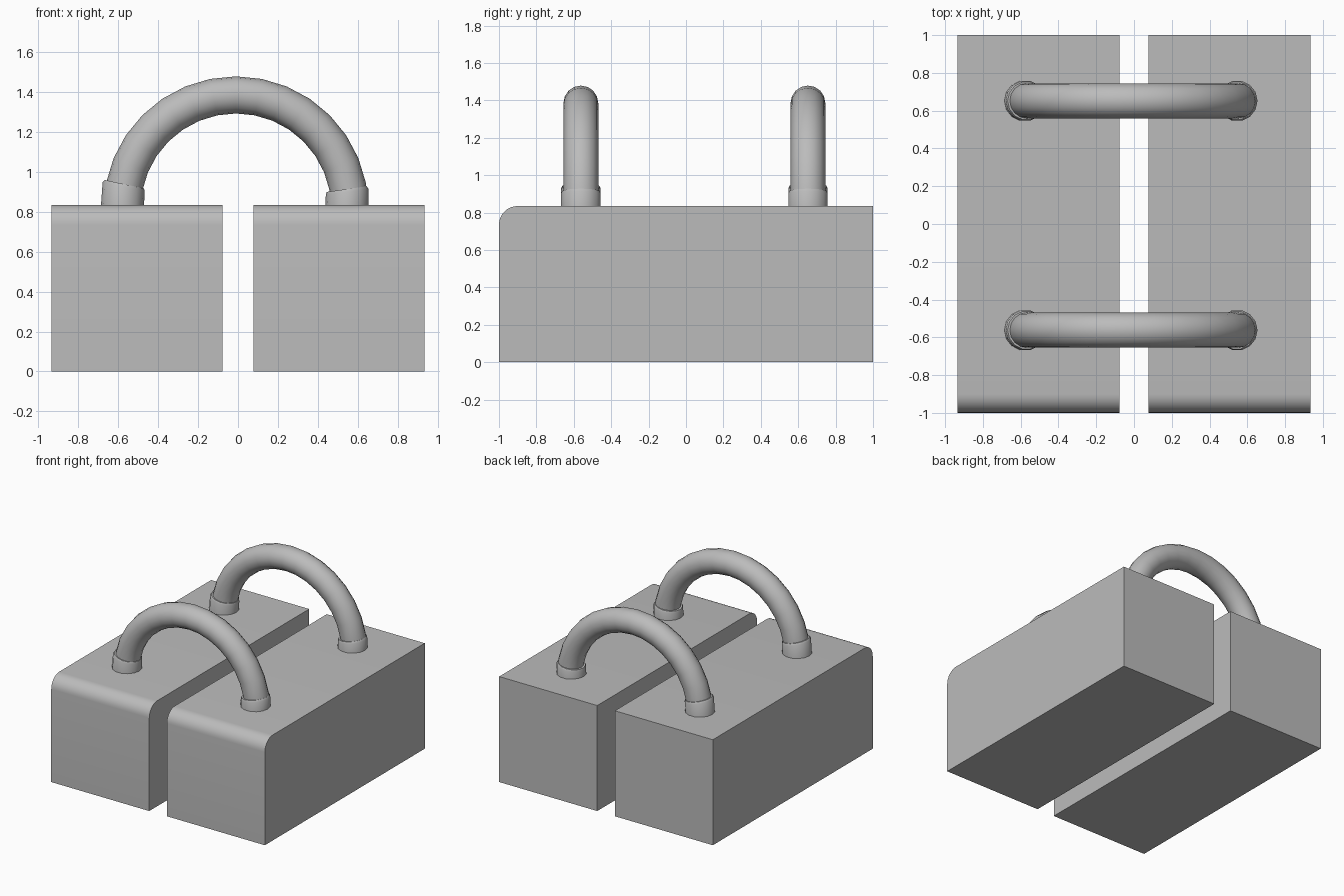
import bpy, bmesh, math
from mathutils import Vector

cube = bpy.data.objects.get("Cube")
if cube:
    bpy.data.objects.remove(cube, do_unlink=True)

GREY = (0.5, 0.5, 0.5, 1)
grey = bpy.data.materials.new("plain grey")
grey.use_nodes = True
grey.diffuse_color = GREY
grey.node_tree.nodes["Principled BSDF"].inputs["Base Color"].default_value = GREY


def finish(name, bm, angle):
    bmesh.ops.recalc_face_normals(bm, faces=bm.faces)
    mesh = bpy.data.meshes.new(name)
    bm.to_mesh(mesh)
    bm.free()
    mesh.materials.append(grey)
    obj = bpy.data.objects.new(name, mesh)
    bpy.context.collection.objects.link(obj)
    bpy.ops.object.select_all(action="DESELECT")
    obj.select_set(True)
    bpy.context.view_layer.objects.active = obj
    bpy.ops.object.shade_smooth_by_angle(angle=math.radians(angle))


def tube(name, rings, sides=12, angle=40):
    """Skin rings of (x, y, z, radius, lean), lean being the tilt about y."""
    bm = bmesh.new()
    loops = []
    for x, y, z, r, lean in rings:
        across = Vector((math.cos(lean), 0, -math.sin(lean)))
        loops.append([])
        for i in range(sides):
            a = math.tau * i / sides
            p = Vector((x, y, z)) + r * (math.cos(a) * across + math.sin(a) * Vector((0, 1, 0)))
            loops[-1].append(bm.verts.new(p))
    for low, high in zip(loops, loops[1:]):
        for i in range(sides):
            j = (i + 1) % sides
            bm.faces.new((low[i], low[j], high[j], high[i]))
    bm.faces.new(loops[0])
    bm.faces.new(loops[-1])
    finish(name, bm, angle)


# Blocks with a rounded top front edge
TOP, ROUND = 0.835, 0.1
profile = [(1, 0), (1, TOP)]
for i in range(9):
    a = math.pi / 2 * i / 8
    profile.append((-1 + ROUND - ROUND * math.sin(a), TOP - ROUND + ROUND * math.cos(a)))
profile.append((-1, 0))
for side, x0, x1 in (("right", -0.935, -0.077), ("left", 0.077, 0.935)):
    bm = bmesh.new()
    face = bm.faces.new([bm.verts.new((x0, y, z)) for y, z in profile])
    out = bmesh.ops.extrude_face_region(bm, geom=[face])
    moved = [v for v in out["geom"] if isinstance(v, bmesh.types.BMVert)]
    bmesh.ops.translate(bm, verts=moved, vec=(x1 - x0, 0, 0))
    finish(side + "_block", bm, 30)

# Arched hoses and their collars
CX, CZ, R = -0.01, 0.815, 0.571
for place, y in (("front", -0.562), ("rear", 0.652)):
    arc = []
    for i in range(17):
        a = math.pi * i / 16
        arc.append((CX - R * math.cos(a), y, CZ + R * math.sin(a), 0.093, a))
    tube(place + "_hose", arc, 16)

    for side, base, top, lean in (
        ("right", (-0.581, 0.8), (-0.573, 0.925), 0.21),
        ("left", (0.546, 0.8), (0.547, 0.9), -0.14),
    ):
        s, c = math.sin(lean) * 0.014, math.cos(lean) * 0.014
        tube(f"{place}_{side}_collar", [
            (base[0], y, base[1], 0.108, 0),
            (top[0], y, top[1], 0.108, lean),
            (top[0] + s, y, top[1] + c, 0.101, lean),
        ], 14, 35)
